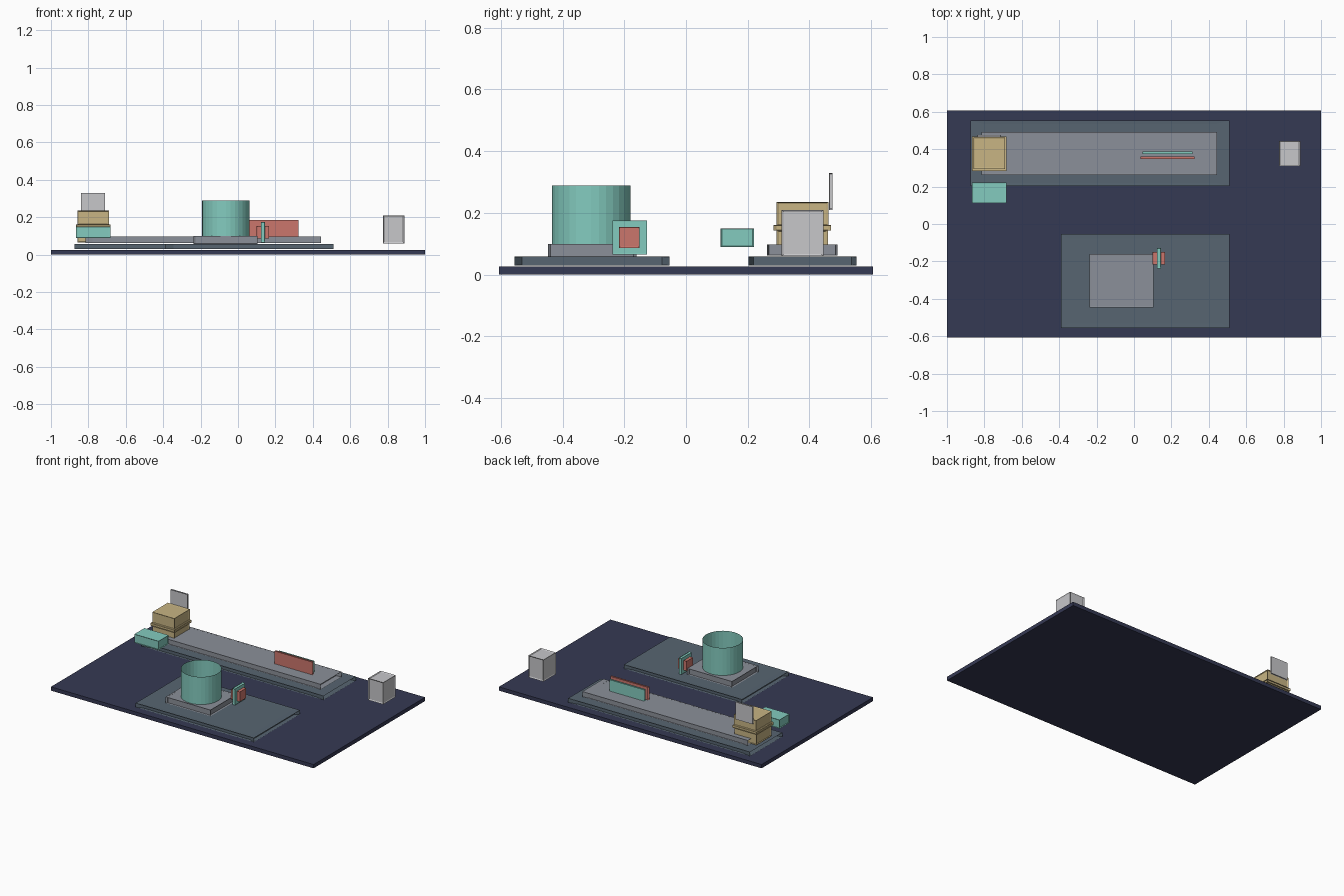
import bpy
import bmesh
from mathutils import Vector

old = bpy.data.objects.get("Cube")
if old:
    bpy.data.objects.remove(old, do_unlink=True)


def material(name, rgb):
    m = bpy.data.materials.new(name)
    m.use_nodes = True
    colour = (*rgb, 1)
    m.diffuse_color = colour
    m.node_tree.nodes["Principled BSDF"].inputs["Base Color"].default_value = colour
    return m


navy = material("navy", (0.036, 0.041, 0.088))
slate = material("slate", (0.095, 0.13, 0.165))
grey = material("mid grey", (0.26, 0.28, 0.32))
pale = material("pale grey", (0.57, 0.57, 0.59))
teal = material("teal", (0.23, 0.60, 0.52))
tan = material("tan", (0.58, 0.46, 0.23))
red = material("red", (0.60, 0.18, 0.15))


def finish(name, bm, mat):
    mesh = bpy.data.meshes.new(name)
    bm.to_mesh(mesh)
    bm.free()
    mesh.materials.append(mat)
    ob = bpy.data.objects.new(name, mesh)
    bpy.context.collection.objects.link(ob)
    return ob


def box(name, mat, x, y, z, rim=0.07, depth=0.03):
    """Box between the given ranges; a rim leaves a sunken panel in each face."""
    bm = bmesh.new()
    bmesh.ops.create_cube(bm, size=1)
    if rim:
        bmesh.ops.inset_individual(bm, faces=bm.faces[:], thickness=rim, depth=-depth)
    lo, hi = Vector((x[0], y[0], z[0])), Vector((x[1], y[1], z[1]))
    bmesh.ops.scale(bm, vec=hi - lo, verts=bm.verts)
    bmesh.ops.translate(bm, vec=(lo + hi) / 2, verts=bm.verts)
    return finish(name, bm, mat)


# Floor and the two raised pads
box("floor_plate", navy, (-1, 1), (-0.606, 0.606), (0, 0.026), rim=0)
box("rear_pad", slate, (-0.875, 0.51), (0.202, 0.553), (0.03, 0.058))
box("front_pad", slate, (-0.39, 0.51), (-0.556, -0.053), (0.03, 0.058))

# Long bench and square plinth
box("long_bench", grey, (-0.815, 0.445), (0.262, 0.491), (0.062, 0.098), rim=0.03)
box("plinth", grey, (-0.238, 0.104), (-0.447, -0.161), (0.058, 0.1), rim=0.03)

# Open tube on the plinth
bm = bmesh.new()
bmesh.ops.create_cone(bm, cap_ends=False, segments=32, radius1=0.127, radius2=0.127, depth=0.19)
bmesh.ops.translate(bm, vec=(-0.065, -0.307, 0.194), verts=bm.verts)
finish("open_tube", bm, teal)

# Stacked crate with a band, and the screen behind it
box("crate_lower", tan, (-0.858, -0.69), (0.293, 0.46), (0.066, 0.144))
box("crate_band", tan, (-0.867, -0.683), (0.284, 0.469), (0.143, 0.16))
box("crate_upper", tan, (-0.858, -0.69), (0.293, 0.462), (0.159, 0.235))
box("screen", pale, (-0.84, -0.71), (0.464, 0.475), (0.21, 0.33), rim=0.04)

# Loose boxes
box("small_box", teal, (-0.867, -0.683), (0.112, 0.221), (0.09, 0.15))
box("tall_box", pale, (0.774, 0.889), (0.31, 0.445), (0.06, 0.21))

# Twin panels on the bench
box("red_panel", red, (0.036, 0.324), (0.347, 0.36), (0.098, 0.186), rim=0.04)
box("teal_panel", teal, (0.045, 0.312), (0.374, 0.387), (0.098, 0.176), rim=0.04)

# Control plate with a block through it
box("control_plate", teal, (0.123, 0.144), (-0.238, -0.127), (0.065, 0.176))
box("control_block", red, (0.1, 0.166), (-0.217, -0.15), (0.087, 0.154))
